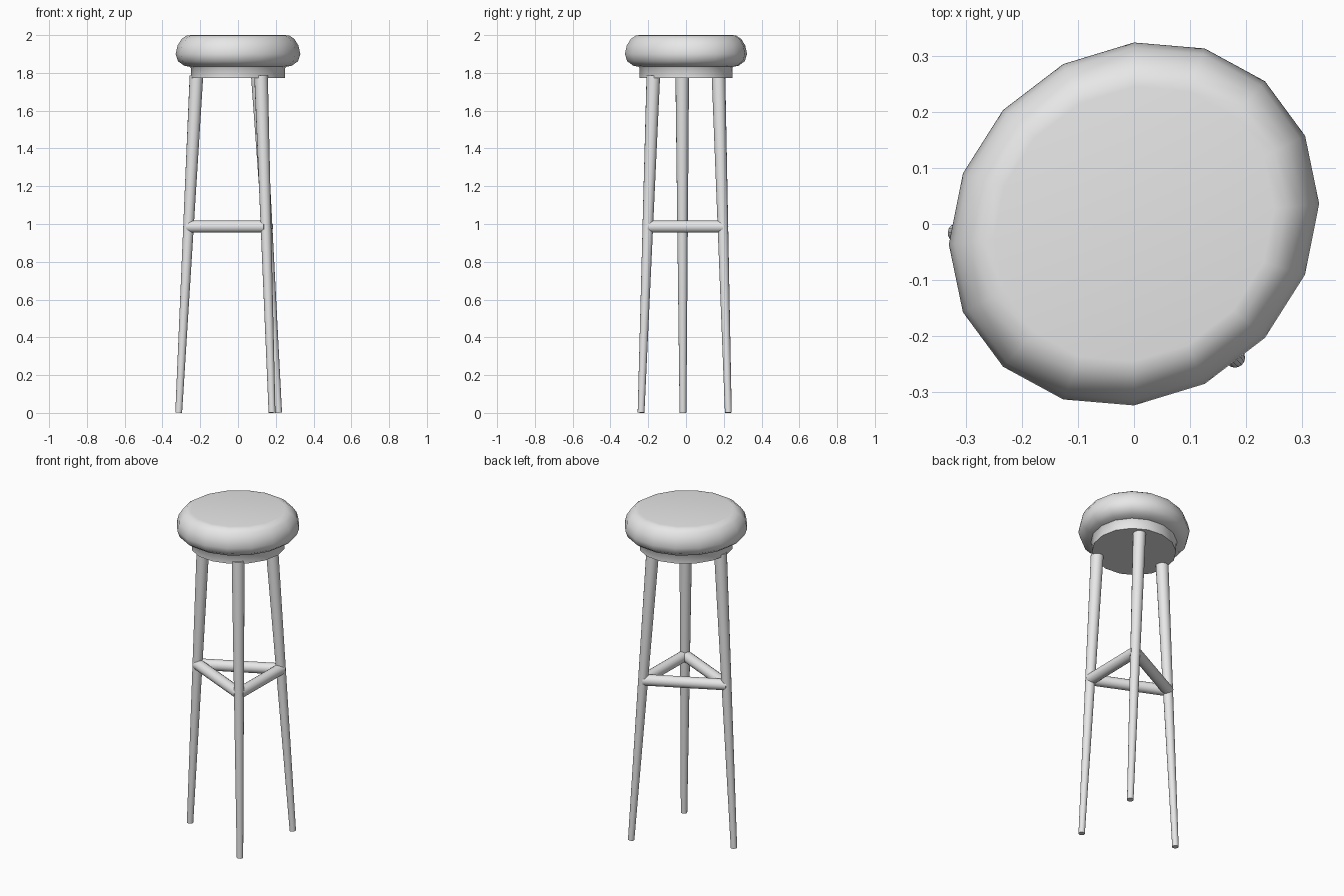
import bpy, bmesh
from math import cos, sin, pi, radians
from mathutils import Vector

cube = bpy.data.objects.get("Cube")
if cube:
    bpy.data.objects.remove(cube, do_unlink=True)

grey = bpy.data.materials.new("light_grey")
grey.use_nodes = True
grey.diffuse_color = (0.8, 0.8, 0.8, 1)
grey.node_tree.nodes["Principled BSDF"].inputs["Base Color"].default_value = (0.8, 0.8, 0.8, 1)


def finish(name, bm, angle):
    """Turn a bmesh into a shaded, coloured object."""
    bmesh.ops.recalc_face_normals(bm, faces=bm.faces)
    mesh = bpy.data.meshes.new(name)
    bm.to_mesh(mesh)
    bm.free()
    mesh.materials.append(grey)
    obj = bpy.data.objects.new(name, mesh)
    bpy.context.collection.objects.link(obj)
    bpy.ops.object.select_all(action='DESELECT')
    obj.select_set(True)
    bpy.context.view_layer.objects.active = obj
    bpy.ops.object.shade_smooth_by_angle(angle=radians(angle))


def lathe(name, profile, sides=16, skew=0.11, angle=40):
    """Stack of slightly skewed rings, capped at both ends."""
    bm = bmesh.new()
    rings = []
    for r, z in profile:
        ring = []
        for i in range(sides):
            a = 2 * pi * i / sides
            x = r * cos(a)
            ring.append(bm.verts.new((x, 0.98 * r * sin(a) + skew * x, z)))
        rings.append(ring)
    for low, high in zip(rings, rings[1:]):
        for i in range(sides):
            j = (i + 1) % sides
            bm.faces.new((low[i], low[j], high[j], high[i]))
    bm.faces.new(rings[0])
    bm.faces.new(rings[-1])
    finish(name, bm, angle)


def rod(name, start, end, r1, r2):
    """Tapered round bar between two points."""
    start, end = Vector(start), Vector(end)
    axis = end - start
    bm = bmesh.new()
    bmesh.ops.create_cone(bm, cap_ends=True, segments=16, radius1=r1, radius2=r2,
                          depth=axis.length)
    bm.transform(axis.to_track_quat('Z', 'Y').to_matrix().to_4x4())
    bmesh.ops.translate(bm, verts=bm.verts, vec=(start + end) / 2)
    finish(name, bm, 40)


# Padded seat and the round base below it
lathe("seat_cushion", [(0.24, 1.83), (0.285, 1.838), (0.318, 1.862), (0.33, 1.9),
                       (0.32, 1.945), (0.298, 1.98), (0.272, 1.997), (0.25, 2.0)])
lathe("seat_base", [(0.25, 1.772), (0.25, 1.825), (0.262, 1.84)])

# Three splayed, tapered legs: foot and top positions
legs = {
    "right_leg": ((-0.314, -0.016, 0.001), (-0.22, -0.02, 1.785)),
    "front_leg": ((0.18, -0.238, 0.001), (0.122, -0.173, 1.785)),
    "back_leg": ((0.215, 0.224, 0.001), (0.105, 0.172, 1.785)),
}
for name, (foot, top) in legs.items():
    rod(name, foot, top, 0.018, 0.036)

# Triangle of footrest bars joining the legs
joints = [Vector(foot).lerp(Vector(top), 0.552) for foot, top in legs.values()]
for i, side in enumerate(("front", "left", "back")):
    rod(side + "_footrest", joints[i], joints[(i + 1) % 3], 0.032, 0.032)
